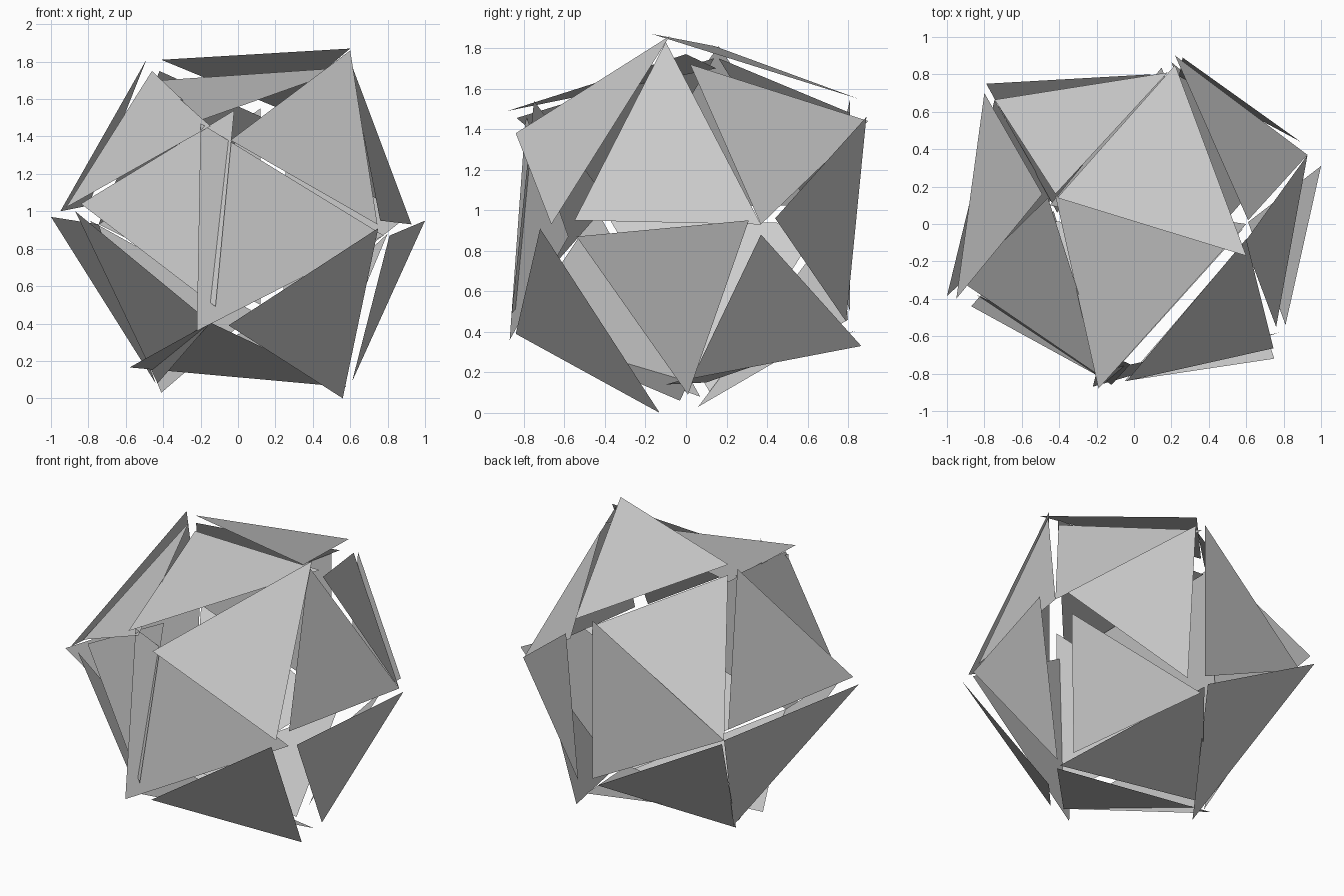
import bpy, math
from mathutils import Vector, Matrix

if "Cube" in bpy.data.objects:
    bpy.data.objects.remove(bpy.data.objects["Cube"])

# Regular 20-sided solid: corners from the golden ratio, turned slightly about z
a = 0.525
b = a * (1 + math.sqrt(5)) / 2
centre = Vector((0, 0, 0.93))
turn = Matrix.Rotation(math.radians(-10), 3, 'Z')
corner = {}
for i in (1, -1):
    for j in (1, -1):
        corner[{1: 'A', -1: 'B'}[i] + {1: '+', -1: '-'}[j]] = Vector((i * a, 0, j * b))   # ridge right / left
        corner[{1: 'K', -1: 'D'}[i] + {1: '+', -1: '-'}[j]] = Vector((0, i * b, j * a))   # back / front
        corner[{1: 'R', -1: 'L'}[i] + {1: '+', -1: '-'}[j]] = Vector((i * b, j * a, 0))   # sides
corner = {k: turn @ v + centre for k, v in corner.items()}

# Loose facets: each one is a face of the solid with its corners knocked out of place
facets = {
    'A+ B+ K+': {'A+': (.60, -.17, 1.87), 'B+': (-.41, .14, 1.81), 'K+': (.22, .85, 1.55)},
    'A+ B+ D+': {'A+': (.60, 0, 1.77), 'B+': (-.42, .15, 1.70), 'D+': (-.19, -.88, 1.49)},
    'A+ K+ R+': {'A+': (.61, .02, 1.72), 'K+': (.22, .90, 1.44)},
    'A+ D+ R-': {'A+': (.60, -.08, 1.86), 'D+': (-.04, -.84, 1.38)},
    'A+ R+ R-': {'A+': (.59, -.10, 1.83), 'R-': (.76, -.55, .95)},
    'B+ K+ L+': {'B+': (-.42, .16, 1.75), 'K+': (.18, .81, 1.48)},
    'B+ D+ L-': {'B+': (-.46, .14, 1.75), 'L-': (-.92, -.31, 1.02)},
    'B+ L+ L-': {'B+': (-.49, .16, 1.81), 'L+': (-.80, .70, 1.03), 'L-': (-.95, -.40, 1.0)},
    'K+ K- R+': {'K+': (.26, .89, 1.46), 'K-': (.24, .79, .45), 'R+': (.89, .44, .96)},
    'K+ K- L+': {'K+': (.12, .81, 1.55), 'K-': (.12, .81, .50)},
    'D+ D- R-': {'D+': (-.20, -.79, 1.47), 'D-': (-.22, -.87, .36), 'R-': (.78, -.58, .87)},
    'D+ D- L-': {'D+': (-.02, -.75, 1.54), 'D-': (-.12, -.86, .49), 'L-': (-.84, -.38, 1.04)},
    'A- B- K-': {'A-': (.50, -.10, .14), 'B-': (-.45, .10, .15)},
    'A- B- D-': {'A-': (.58, -.03, .06), 'B-': (-.58, .02, .165)},
    'A- K- R+': {'A-': (.50, .03, .17), 'K-': (.20, .865, .33), 'R+': (.80, .37, .88)},
    'A- D- R-': {'A-': (.56, -.13, 0), 'D-': (-.05, -.84, .39), 'R-': (.75, -.72, .91)},
    'A- R+ R-': {'A-': (.61, .01, .09), 'R+': (1.0, .31, .95), 'R-': (.81, -.54, .87)},
    'B- K- L+': {'B-': (-.41, .06, .03), 'K-': (.09, .80, .46), 'L+': (-.79, .75, .95)},
    'B- D- L-': {'B-': (-.43, .07, .08), 'L-': (-.87, -.44, 1.0)},
    'B- L+ L-': {'B-': (-.44, .13, .08), 'L-': (-1.0, -.385, .97)},
}


def add_facet(name, pts):
    # wind the triangle so that it faces outward
    if (pts[1] - pts[0]).cross(pts[2] - pts[0]).dot(sum(pts, Vector()) / 3 - centre) < 0:
        pts.reverse()
    mesh = bpy.data.meshes.new(name)
    mesh.from_pydata(pts, [], [(0, 1, 2)])
    ob = bpy.data.objects.new(name, mesh)
    bpy.context.collection.objects.link(ob)


for n, (keys, moved) in enumerate(facets.items(), 1):
    add_facet(f"facet_{n:02d}", [Vector(moved.get(k, corner[k])) for k in keys.split()])
